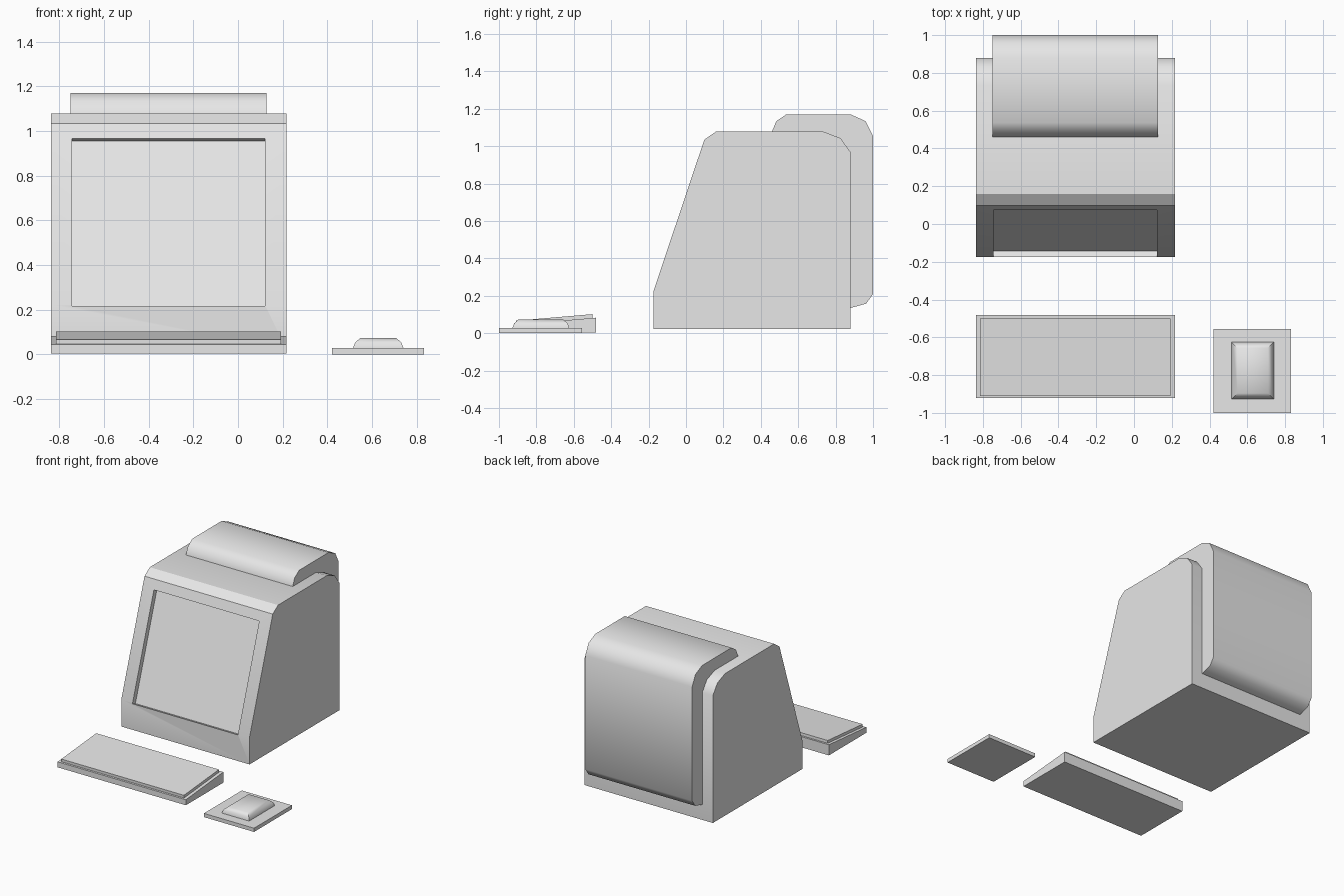
import bpy, bmesh
from math import radians

cube = bpy.data.objects.get("Cube")
if cube:
    bpy.data.objects.remove(cube, do_unlink=True)

grey = bpy.data.materials.new("plain_grey")
grey.use_nodes = True
grey.diffuse_color = (0.8, 0.8, 0.8, 1)
grey.node_tree.nodes["Principled BSDF"].inputs["Base Color"].default_value = (0.8, 0.8, 0.8, 1)


def add_object(name, bm):
    bmesh.ops.recalc_face_normals(bm, faces=bm.faces)
    mesh = bpy.data.meshes.new(name)
    bm.to_mesh(mesh)
    bm.free()
    mesh.materials.append(grey)
    obj = bpy.data.objects.new(name, mesh)
    bpy.context.collection.objects.link(obj)
    return obj


def activate(obj):
    bpy.ops.object.select_all(action="DESELECT")
    obj.select_set(True)
    bpy.context.view_layer.objects.active = obj


def smooth(obj, angle=40):
    activate(obj)
    bpy.ops.object.shade_smooth_by_angle(angle=radians(angle))


def loft(name, rings):
    """Skin a list of matching point rings and cap both ends."""
    bm = bmesh.new()
    rows = [[bm.verts.new(p) for p in ring] for ring in rings]
    for a, b in zip(rows, rows[1:]):
        for i in range(len(a)):
            j = (i + 1) % len(a)
            bm.faces.new((a[i], a[j], b[j], b[i]))
    bm.faces.new(rows[0])
    bm.faces.new(rows[-1])
    return add_object(name, bm)


def side_profile(name, x0, x1, profile):
    """Sweep a (y, z) side outline across x."""
    return loft(name, [[(x, y, z) for y, z in profile] for x in (x0, x1)])


def rect(x0, x1, y0, y1, z, inset=0):
    return [(x0 + inset, y0 + inset, z), (x1 - inset, y0 + inset, z),
            (x1 - inset, y1 - inset, z), (x0 + inset, y1 - inset, z)]


# Monitor housing with a sloping front
housing = side_profile("monitor_housing", -0.837, 0.217, [
    (-0.175, 0.022), (-0.175, 0.222), (0.098, 1.035), (0.16, 1.078),
    (0.734, 1.078), (0.826, 1.043), (0.88, 0.968), (0.88, 0.022)])

# Screen recess, cut square to the sloping front
cutter = side_profile("screen_cutter", -0.744, 0.122, [
    (-0.27, 0.248), (-0.142, 0.205), (0.11, 0.955), (-0.018, 0.998)])
cut = housing.modifiers.new("screen_recess", "BOOLEAN")
cut.operation = "DIFFERENCE"
cut.solver = "EXACT"
cut.object = cutter
activate(housing)
bpy.ops.object.modifier_apply(modifier=cut.name)
bpy.data.objects.remove(cutter, do_unlink=True)
smooth(housing)

# Keep the front chamfer of the housing crisp
for edge in housing.data.edges:
    ends = [housing.data.vertices[i].co for i in edge.vertices]
    if all(p.y < 0.2 and p.z > 1.0 for p in ends):
        edge.use_edge_sharp = True

# Rounded cover wrapping over the top and back
smooth(side_profile("rear_cover", -0.75, 0.128, [
    (0.456, 1.07), (0.483, 1.134), (0.536, 1.17), (0.88, 1.17),
    (0.96, 1.134), (1.0, 1.054), (1.0, 0.21), (0.963, 0.158),
    (0.88, 0.135), (0.80, 0.135), (0.80, 0.95), (0.70, 1.0), (0.46, 1.0)]))

# Keyboard: wedge base and raised key slab
side_profile("keyboard_base", -0.837, 0.217, [
    (-0.922, 0.004), (-0.922, 0.045), (-0.482, 0.083), (-0.482, 0.004)])
side_profile("key_slab", -0.815, 0.193, [
    (-0.908, 0.03), (-0.91, 0.067), (-0.50, 0.102), (-0.498, 0.06)])

# Mouse mat and mouse with softened shoulders
mat = (0.42, 0.832, -1.0, -0.555)
loft("mouse_mat", [rect(*mat, 0), rect(*mat, 0.028)])
body = (0.516, 0.74, -0.927, -0.625)
smooth(loft("mouse", [rect(*body, 0.02), rect(*body, 0.03),
                      rect(*body, 0.053, 0.008), rect(*body, 0.073, 0.031)]), 45)
